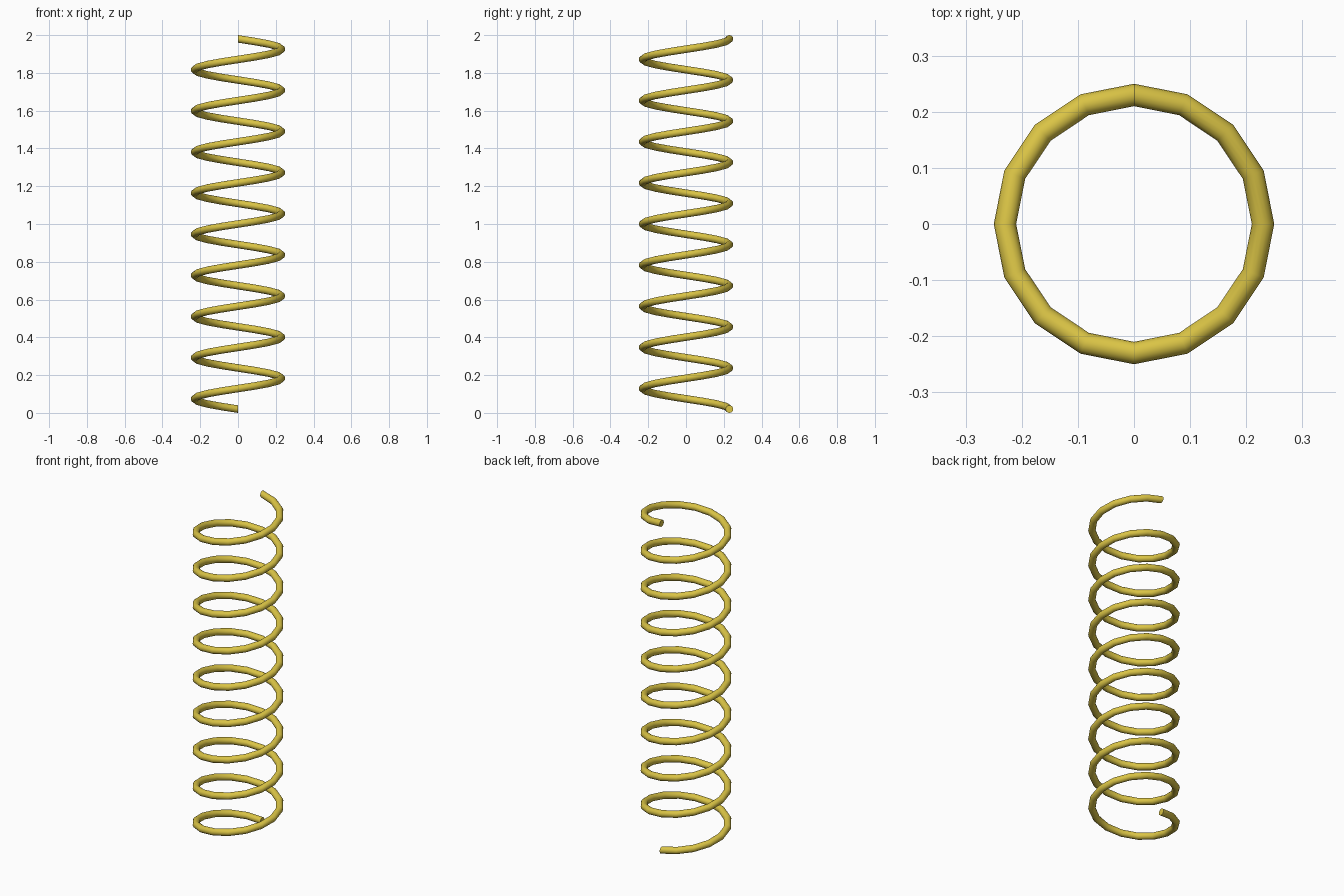
import bpy, bmesh
from math import pi, cos, sin

if "Cube" in bpy.data.objects:
    bpy.data.objects.remove(bpy.data.objects["Cube"])

TURNS, STEPS, SIDES = 9, 16, 16
R, WIRE = 0.23, 0.02
PITCH = (2 - 2 * WIRE) / TURNS

# Wire rings stepped up the helix, starting at the back and rising counter-clockwise
bm = bmesh.new()
rings = []
for i in range(TURNS * STEPS + 1):
    a = pi / 2 + 2 * pi * i / STEPS
    zc = WIRE + PITCH * i / STEPS
    ring = []
    for j in range(SIDES):
        t = 2 * pi * j / SIDES
        r = R + WIRE * cos(t)
        ring.append(bm.verts.new((r * cos(a), r * sin(a), zc + WIRE * sin(t))))
    rings.append(ring)

# Wire surface and end caps
for p, q in zip(rings, rings[1:]):
    for j in range(SIDES):
        k = (j + 1) % SIDES
        bm.faces.new((p[j], p[k], q[k], q[j]))
bm.faces.new(rings[0])
bm.faces.new(rings[-1])
bmesh.ops.recalc_face_normals(bm, faces=bm.faces)

mesh = bpy.data.meshes.new("coil_spring")
bm.to_mesh(mesh)
bm.free()
spring = bpy.data.objects.new("coil_spring", mesh)
bpy.context.collection.objects.link(spring)

# Yellow metal
mat = bpy.data.materials.new("yellow_metal")
mat.diffuse_color = (0.70, 0.55, 0.06, 1)
mat.use_nodes = True
mat.node_tree.nodes["Principled BSDF"].inputs["Base Color"].default_value = mat.diffuse_color
mesh.materials.append(mat)

bpy.context.view_layer.objects.active = spring
spring.select_set(True)
bpy.ops.object.shade_smooth_by_angle(angle=pi / 6)
